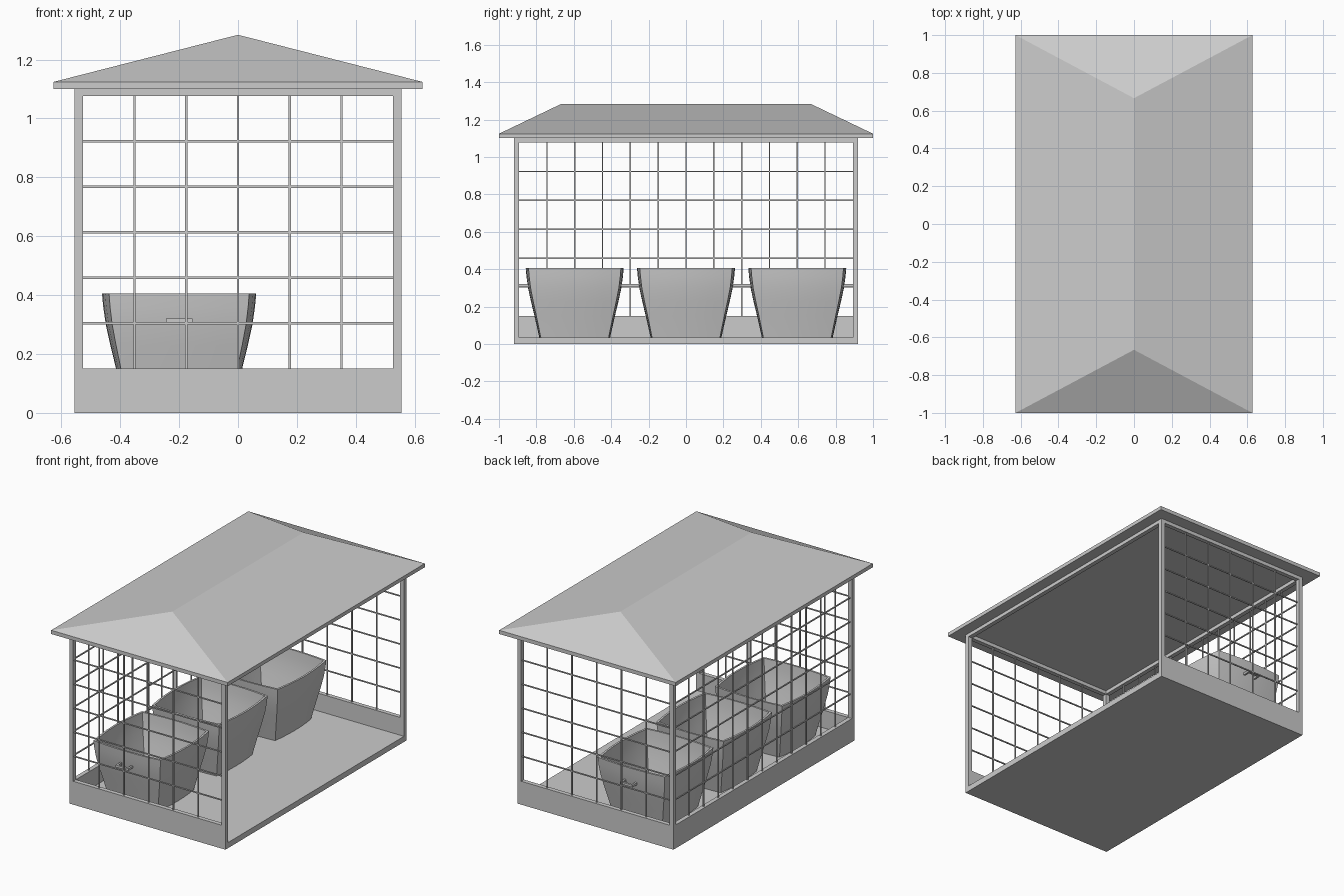
import bpy, bmesh, math

if "Cube" in bpy.data.objects:
    bpy.data.objects.remove(bpy.data.objects["Cube"])

grey = bpy.data.materials.new("plain_grey")
grey.diffuse_color = (0.6, 0.6, 0.6, 1)
grey.use_nodes = True
grey.node_tree.nodes["Principled BSDF"].inputs["Base Color"].default_value = grey.diffuse_color


def finish(name, bm):
    bmesh.ops.recalc_face_normals(bm, faces=bm.faces)
    mesh = bpy.data.meshes.new(name)
    bm.to_mesh(mesh)
    bm.free()
    mesh.materials.append(grey)
    ob = bpy.data.objects.new(name, mesh)
    bpy.context.collection.objects.link(ob)
    return ob


def add_box(bm, x0, x1, y0, y1, z0, z1):
    vs = bmesh.ops.create_cube(bm, size=1)["verts"]
    for v in vs:
        v.co = ((x0 + x1) / 2 + v.co.x * (x1 - x0),
                (y0 + y1) / 2 + v.co.y * (y1 - y0),
                (z0 + z1) / 2 + v.co.z * (z1 - z0))


def boxes(name, items):
    bm = bmesh.new()
    for b in items:
        add_box(bm, *b)
    return finish(name, bm)


X, Y, T = 0.555, 0.92, 0.028          # shelter half sizes, wall thickness
FLOOR, SILL, HEAD, TOP = 0.036, 0.15, 1.077, 1.10

# Floor, low walls on three sides, corner posts and head beams
boxes("floor_slab", [(-X, X, -Y, Y, 0, FLOOR)])
boxes("low_walls", [(-X, X, -Y, -Y + T, FLOOR, SILL),
                    (-X, X, Y - T, Y, FLOOR, SILL),
                    (-X, -X + T, -Y + T, Y - T, FLOOR, SILL)])
posts = []
for sy in (-1, 1):
    y0, y1 = sorted((sy * Y, sy * (Y - T)))
    posts.append((-X, -X + T, y0, y1, SILL, HEAD))
    posts.append((X - T, X, y0, y1, FLOOR, HEAD))
boxes("corner_posts", posts)
boxes("head_beams", [(-X, X, -Y, -Y + T, HEAD, TOP),
                     (-X, X, Y - T, Y, HEAD, TOP),
                     (-X, -X + T, -Y + T, Y - T, HEAD, TOP),
                     (X - T, X, -Y + T, Y - T, HEAD, TOP)])

# Thin bar grids filling the front, back and left openings
r = 0.0035
IX, IY = X - T, Y - T
levels = [SILL + (HEAD - SILL) * i / 6 for i in range(1, 6)]
for name, yc in (("front_grid", -Y + T / 2), ("back_grid", Y - T / 2)):
    bars = [(-IX, IX, yc - r, yc + r, z - r, z + r) for z in levels]
    for i in range(1, 6):
        x = -IX + 2 * IX * i / 6
        bars.append((x - r, x + r, yc - r, yc + r, SILL, HEAD))
    boxes(name, bars)
xc = -X + T / 2
bars = [(xc - r, xc + r, -IY, IY, z - r, z + r) for z in levels]
for i in range(1, 12):
    y = -IY + 2 * IY * i / 12
    bars.append((xc - r, xc + r, y - r, y + r, SILL, HEAD))
boxes("left_grid", bars)

# Hipped roof with a thin eave edge
bm = bmesh.new()
corners = [(-0.627, -1), (0.627, -1), (0.627, 1), (-0.627, 1)]
low = [bm.verts.new((x, y, TOP)) for x, y in corners]
eave = [bm.verts.new((x, y, 1.124)) for x, y in corners]
ra, rb = bm.verts.new((0, -0.666, 1.284)), bm.verts.new((0, 0.666, 1.284))
bm.faces.new(low)
for i in range(4):
    j = (i + 1) % 4
    bm.faces.new((low[i], low[j], eave[j], eave[i]))
bm.faces.new((eave[0], eave[1], ra))
bm.faces.new((eave[2], eave[3], rb))
bm.faces.new((eave[1], eave[2], rb, ra))
bm.faces.new((eave[3], eave[0], ra, rb))
finish("hip_roof", bm)

# Bins: flared tubs with gently bowed sides
BX = -0.20
SEG = 6
PROFILE = [(FLOOR, 0.735), (0.15, 0.83), (0.23, 0.90), (0.30, 0.955), (0.36, 0.985), (0.406, 1.0)]


def ring(bm, z, s, yc, inset=0.0):
    hx, hy = 0.238 * s - inset, 0.247 * s - inset
    bow_x, bow_y = 0.024 * s ** 2, 0.015 * s ** 2
    verts = []
    for side in range(4):
        for k in range(SEG):
            t = -1 + 2 * k / SEG
            b = 1 - t * t
            x, y = ((t * hx, -hy - bow_y * b), (hx + bow_x * b, t * hy),
                    (-t * hx, hy + bow_y * b), (-hx - bow_x * b, -t * hy))[side]
            verts.append(bm.verts.new((BX + x, yc + y, z)))
    return verts


for n, yc in enumerate((-0.595, 0.0, 0.595), 1):
    bm = bmesh.new()
    rings = [ring(bm, z, s, yc) for z, s in PROFILE]
    rings += [ring(bm, z if i else z + 0.015, s, yc, 0.012)
              for i, (z, s) in reversed(list(enumerate(PROFILE)))]
    for a, b in zip(rings, rings[1:]):
        for i in range(len(a)):
            j = (i + 1) % len(a)
            bm.faces.new((a[i], a[j], b[j], b[i]))
    bm.faces.new(rings[0])
    bm.faces.new(rings[-1])
    tub = finish(f"bin_{n}", bm)
    bpy.ops.object.select_all(action='DESELECT')
    tub.select_set(True)
    bpy.context.view_layer.objects.active = tub
    bpy.ops.object.shade_smooth_by_angle(angle=math.radians(30))

    # Pull handles on both ends of each bin
    parts = []
    for s in (-1, 1):
        def span(a, b):
            return sorted((yc + s * a, yc + s * b))
        parts.append((BX - 0.045, BX + 0.045, *span(0.284, 0.297), 0.306, 0.320))
        for sx in (-1, 1):
            x0, x1 = sorted((BX + sx * 0.045, BX + sx * 0.033))
            parts.append((x0, x1, *span(0.245, 0.284), 0.306, 0.320))
    boxes(f"bin_handles_{n}", parts)
